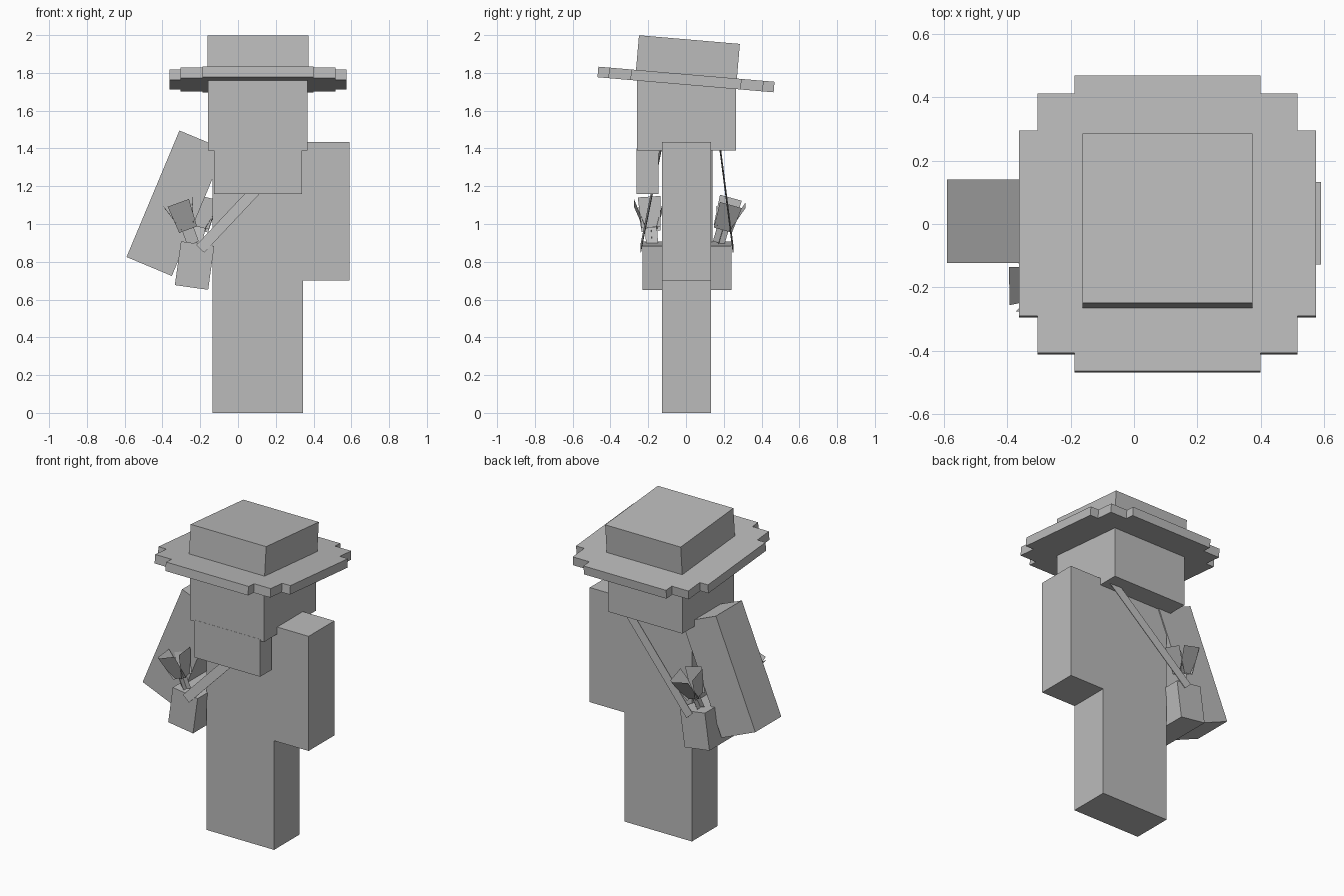
import bpy, bmesh, math
from mathutils import Vector, Matrix

if "Cube" in bpy.data.objects:
    bpy.data.objects.remove(bpy.data.objects["Cube"])

grey = bpy.data.materials.new("plain_grey")
grey.diffuse_color = (0.5, 0.5, 0.5, 1)
grey.use_nodes = True
grey.node_tree.nodes["Principled BSDF"].inputs["Base Color"].default_value = grey.diffuse_color
CX = 0.106  # centre line of the figure


def finish(name, bm, matrix=None):
    if matrix:
        bm.transform(matrix)
    bmesh.ops.recalc_face_normals(bm, faces=bm.faces)
    mesh = bpy.data.meshes.new(name)
    bm.to_mesh(mesh)
    bm.free()
    mesh.materials.append(grey)
    ob = bpy.data.objects.new(name, mesh)
    bpy.context.collection.objects.link(ob)
    return ob


def box(name, lo, hi, matrix=None):
    lo, hi = Vector(lo), Vector(hi)
    bm = bmesh.new()
    bmesh.ops.create_cube(bm, size=1)
    for v in bm.verts:
        v.co = Vector((v.co[i] * (hi[i] - lo[i]) + (lo[i] + hi[i]) / 2 for i in range(3)))
    return finish(name, bm, matrix)


def prism(name, points, offset, matrix=None):
    bm = bmesh.new()
    face = bm.faces.new([bm.verts.new(p) for p in points])
    ext = bmesh.ops.extrude_face_region(bm, geom=[face])
    verts = [g for g in ext["geom"] if isinstance(g, bmesh.types.BMVert)]
    bmesh.ops.translate(bm, verts=verts, vec=offset)
    return finish(name, bm, matrix)


# Torso, legs and straight arm share one silhouette
outline = [(-0.135, 0), (0.345, 0), (0.345, 0.70), (0.59, 0.70), (0.59, 1.435), (-0.135, 1.435)]
prism("body", [(x, -0.127, z) for x, z in outline], (0, 0.26, 0))

# Raised arm, swung out from the shoulder
arm = Matrix.Translation((-0.31, 0, 1.495)) @ Matrix.Rotation(math.radians(22.7), 4, 'Y')
box("raised_arm", (0, -0.123, -0.726), (0.26, 0.14, 0), arm)

# Head and beard
box("head", (-0.16, -0.26, 1.39), (0.367, 0.265, 1.80))
box("beard", (-0.127, -0.261, 1.16), (0.34, -0.145, 1.40))

# Hat: stepped brim and square crown, tipped backwards
hat = Matrix.Translation((CX, 0, 1.765)) @ Matrix.Rotation(math.radians(-4.9), 4, 'X')
a, b, c = 0.468, 0.410, 0.293
quarter = [(a, c), (b, c), (b, b), (c, b), (c, a)]
brim = []
for sx, sy in ((1, 1), (-1, 1), (-1, -1), (1, -1)):
    part = [(sx * x, sy * y, -0.028) for x, y in quarter]
    brim += part if sx * sy > 0 else part[::-1]
prism("hat_brim", brim, (0, 0, 0.056), hat)
box("hat_crown", (-0.268, -0.268, 0.0), (0.268, 0.268, 0.212), hat)

# Hip basket
basket = Matrix.Translation((-0.23, 0, 0.78)) @ Matrix.Rotation(math.radians(8), 4, 'Y')
box("basket", (-0.089, -0.23, -0.117), (0.089, 0.24, 0.117), basket)


# Shoulder strap, front, back and over the shoulder
def strap(name, top, bottom):
    half = Vector((0.73, 0, -0.68)) * 0.029
    t, l = Vector(top), Vector(bottom)
    prism(name, [t - half, t + half, l + half, l - half], (0, 0.004, 0))


strap("strap_front", (0.32, -0.131, 1.42), (-0.20, -0.242, 0.868))
strap("strap_back", (0.32, 0.176, 1.42), (-0.20, 0.247, 0.868))
box("strap_shoulder", (0.28, -0.13, 1.419), (0.34, 0.18, 1.423))


# Flowers: a crossed stem and four flaring flat petals
def flower(name, base, rx, ry):
    m = (Matrix.Translation(base) @ Matrix.Rotation(math.radians(ry), 4, 'Y')
         @ Matrix.Rotation(math.radians(rx), 4, 'X'))
    bm = bmesh.new()
    for k in range(4):
        spin = Matrix.Rotation(k * math.pi / 2, 4, 'Z')
        petal = [(0.03, -0.05, 0.0), (0.03, 0.05, 0.0), (0.08, 0.06, 0.155), (0.08, -0.06, 0.155)]
        bm.faces.new([bm.verts.new(spin @ Vector(p)) for p in petal])
        if k < 2:
            stem = [(-0.032, 0, -0.08), (0.032, 0, -0.08), (0.032, 0, 0.01), (-0.032, 0, 0.01)]
            bm.faces.new([bm.verts.new(spin @ Vector(p)) for p in stem])
    finish(name, bm, m)


flower("front_flower", (-0.265, -0.185, 0.972), 4, -20)
flower("back_flower", (-0.205, 0.195, 0.975), -16, 14)
